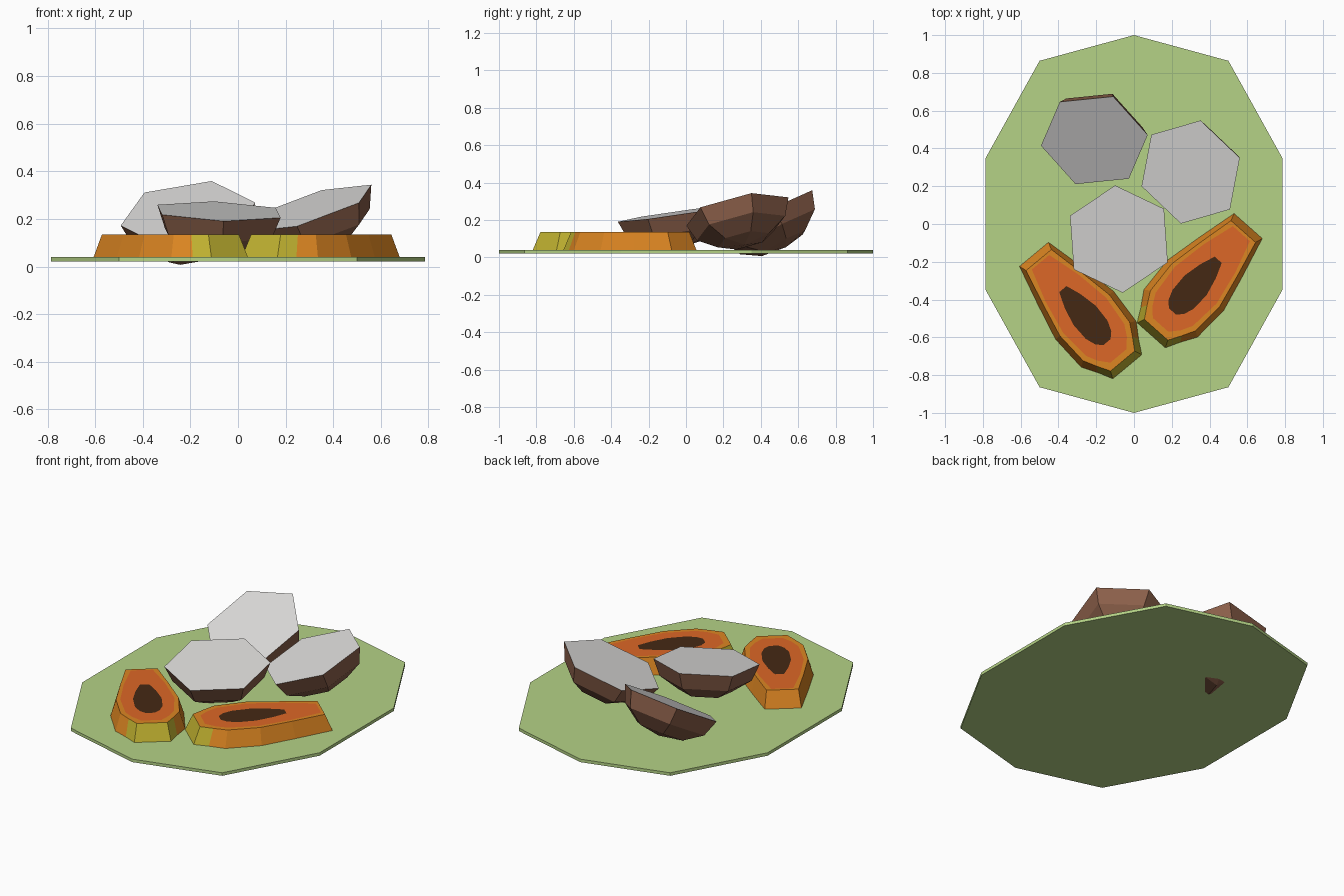
import bpy, bmesh, math
from mathutils import Vector

if "Cube" in bpy.data.objects:
    bpy.data.objects.remove(bpy.data.objects["Cube"])


def material(name, rgb):
    m = bpy.data.materials.new(name)
    m.diffuse_color = (*rgb, 1)
    m.use_nodes = True
    m.node_tree.nodes["Principled BSDF"].inputs["Base Color"].default_value = m.diffuse_color
    return m


LEAF = material("leaf_green", (0.46, 0.645, 0.238))
SHELL = material("shell_brown", (0.254, 0.114, 0.067))
WHITE = material("coconut_white", (0.72, 0.71, 0.70))
SKIN = material("skin_orange", (0.72, 0.238, 0.016))
YELLOW = material("skin_yellow", (0.53, 0.445, 0.03))
FLESH = material("flesh_orange", (0.72, 0.135, 0.02))
SEEDS = material("seed_brown", (0.06, 0.022, 0.007))


def finish(bm, name, mats):
    bmesh.ops.recalc_face_normals(bm, faces=bm.faces)
    me = bpy.data.meshes.new(name)
    bm.to_mesh(me)
    bm.free()
    for m in mats:
        me.materials.append(m)
    ob = bpy.data.objects.new(name, me)
    bpy.context.collection.objects.link(ob)
    return ob


def bridge(bm, a, b, mat=0):
    n = len(a)
    for i in range(n):
        j = (i + 1) % n
        bm.faces.new((a[i], a[j], b[j], b[i])).material_index = mat


# Ten-sided plate
bm = bmesh.new()
q = [(0.785, 0.35), (0.5, 0.864)]
outline = (q + [(0, 1)] + [(-x, y) for x, y in reversed(q)]
           + [(-x, -y) for x, y in q] + [(0, -1)] + [(x, -y) for x, y in reversed(q)])
low, top = [[bm.verts.new((x, y, z)) for x, y in outline] for z in (0.022, 0.04)]
bridge(bm, low, top)
bm.faces.new(low)
bm.faces.new(top)
finish(bm, "plate", [LEAF])


# Coconut half: squashed six-sided hemisphere, tilted to a given slope
def coconut(name, centre, slope, rim_dir, r=0.288, depth=0.19):
    bm = bmesh.new()
    c = Vector(centre)
    n = Vector((-slope[0], -slope[1], 1)).normalized()
    u = Vector((*rim_dir, 0))
    u.z = u.x * slope[0] + u.y * slope[1]
    u.normalize()
    v = n.cross(u)
    rings = []
    for lat in (0, 30, 60):
        rr, d = r * math.cos(math.radians(lat)), depth * math.sin(math.radians(lat))
        rings.append([bm.verts.new(c - n * d + rr * (u * math.cos(k * math.pi / 3)
                      + v * math.sin(k * math.pi / 3))) for k in range(6)])
    bridge(bm, rings[0], rings[1])
    bridge(bm, rings[1], rings[2])
    pole = bm.verts.new(c - n * depth)
    for k in range(6):
        bm.faces.new((rings[2][k], rings[2][(k + 1) % 6], pole))
    bm.faces.new(rings[0]).material_index = 1
    finish(bm, name, [SHELL, WHITE])


coconut("coconut_front", (-0.08, -0.08, 0.232), (-0.036, 0.144), (-0.02, 0.285))
coconut("coconut_back_left", (-0.21, 0.443, 0.22), (0.115, 0.55), (0.10, 0.232))
coconut("coconut_right", (0.30, 0.275, 0.245), (0.316, 0.218), (0.26, 0.075))

# Papaya half: nested outlines, (distance from narrow end, half width)
BASE = [(0, .1), (.22, .155), (.42, .2), (.62, .19), (.70, .14), (.775, .1)]
RIM = [(.04, .087), (.235, .132), (.42, .17), (.60, .16), (.67, .122), (.735, .083)]
FLESH_LINE = [(.055, .06), (.23, .112), (.42, .147), (.59, .132), (.65, .1), (.7, .055)]
SEED_LINE = [(.24, .025), (.32, .055), (.42, .078), (.52, .075), (.575, .055), (.605, .025)]


def papaya(name, narrow, wide):
    bm = bmesh.new()
    o = Vector((*narrow, 0))
    d = (Vector((*wide, 0)) - o).normalized()
    p = Vector((-d.y, d.x, 0))

    def loop(half, z):
        pts = half + [(s, -t) for s, t in reversed(half)]
        return [bm.verts.new(o + d * s + p * t + Vector((0, 0, z))) for s, t in pts]

    base, rim = loop(BASE, 0.038), loop(RIM, 0.135)
    flesh, seeds = loop(FLESH_LINE, 0.135), loop(SEED_LINE, 0.135)
    bm.faces.new(base)
    bridge(bm, base, rim)
    # yellow skin on the wide end
    for f in bm.faces:
        if (f.calc_center_median() - o).dot(d) > 0.67:
            f.material_index = 1
    bridge(bm, rim, flesh)
    bridge(bm, flesh, seeds, 2)
    bm.faces.new(seeds).material_index = 3
    finish(bm, name, [SKIN, YELLOW, FLESH, SEEDS])


papaya("papaya_left", (-0.53, -0.16), (-0.04, -0.75))
papaya("papaya_right", (0.605, -0.01), (0.095, -0.585))
